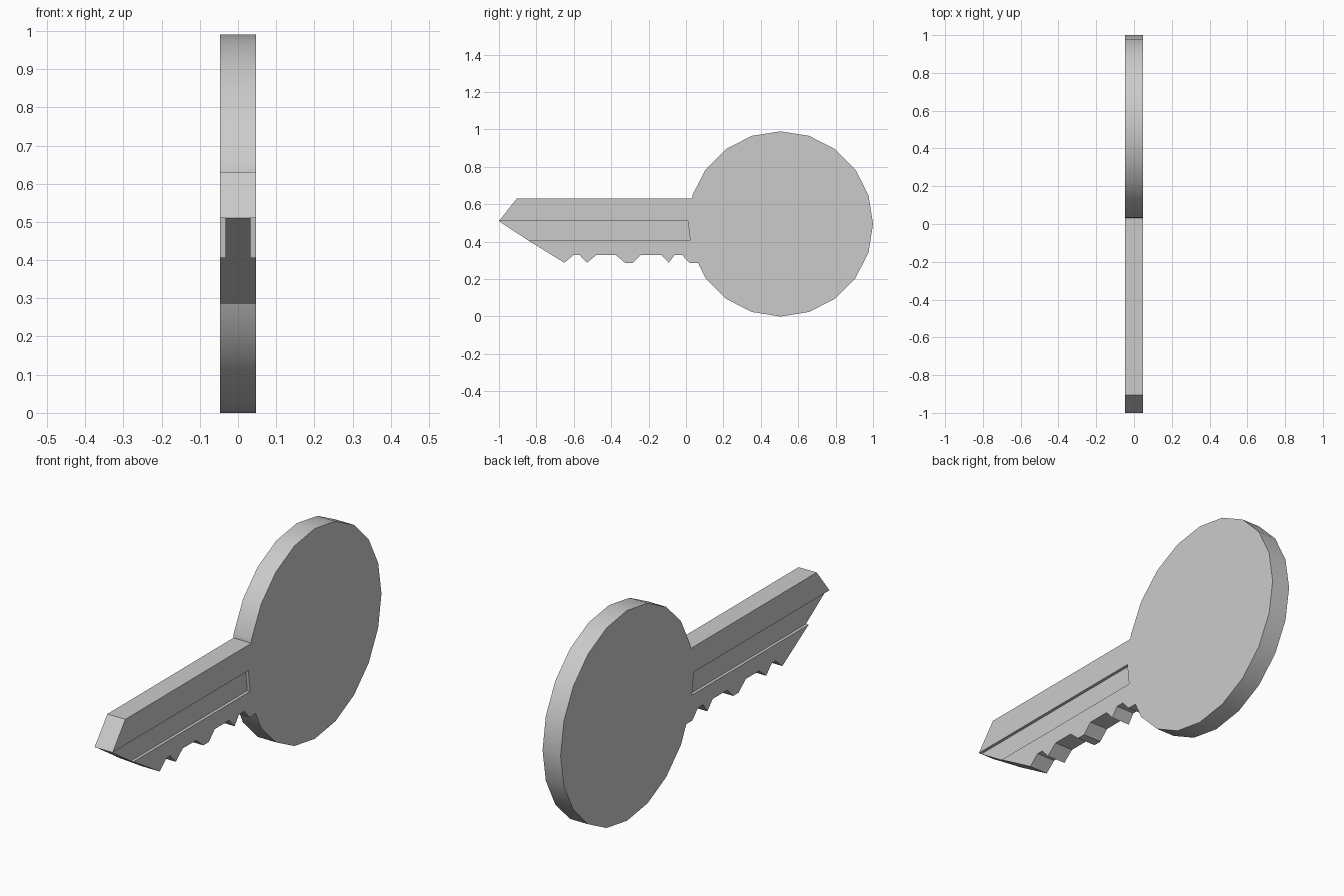
import bpy, bmesh, math

if "Cube" in bpy.data.objects:
    bpy.data.objects.remove(bpy.data.objects["Cube"])

HALF = 0.047      # half thickness of the key
WEB = 0.033       # half thickness inside the grooves


def prism(name, outline, x0, x1):
    """Extrude a (y, z) outline along x from x0 to x1."""
    bm = bmesh.new()
    face = bm.faces.new([bm.verts.new((x0, y, z)) for y, z in outline])
    new = bmesh.ops.extrude_face_region(bm, geom=[face])["geom"]
    moved = [v for v in new if isinstance(v, bmesh.types.BMVert)]
    bmesh.ops.translate(bm, verts=moved, vec=(x1 - x0, 0, 0))
    bmesh.ops.recalc_face_normals(bm, faces=bm.faces)
    mesh = bpy.data.meshes.new(name)
    bm.to_mesh(mesh)
    bm.free()
    obj = bpy.data.objects.new(name, mesh)
    bpy.context.collection.objects.link(obj)
    return obj


# Round head: 20-sided disc, open where the blade joins
R, CY, CZ = 0.495, 0.505, 0.495
head = [(CY + R * math.cos(math.radians(a)), CZ + R * math.sin(math.radians(a)))
        for a in range(-144, 163, 18)]

# Blade: straight back, pointed tip, toothed lower edge
blade = [(0.033, 0.63), (-0.905, 0.63), (-1.0, 0.51), (-0.845, 0.407),
         (-0.65, 0.287), (-0.6, 0.33), (-0.57, 0.33), (-0.53, 0.287),
         (-0.478, 0.33), (-0.377, 0.33), (-0.325, 0.286), (-0.284, 0.286),
         (-0.24, 0.33), (-0.132, 0.33), (-0.092, 0.287), (-0.06, 0.33),
         (-0.022, 0.33), (0.02, 0.286), (0.065, 0.286)]

key = prism("key", head + blade, -HALF, HALF)

# Groove along each side of the blade, open at the tip
groove = [(-1.1, 0.51), (0.01, 0.51), (0.022, 0.407), (-1.1, 0.407)]
bpy.context.view_layer.objects.active = key
key.select_set(True)
for side in (-1, 1):
    cutter = prism("groove_cutter", groove, side * WEB, side * 0.1)
    cutter.hide_render = True
    mod = key.modifiers.new("groove", 'BOOLEAN')
    mod.operation = 'DIFFERENCE'
    mod.solver = 'EXACT'
    mod.object = cutter
    bpy.ops.object.modifier_apply(modifier=mod.name)
    bpy.data.objects.remove(cutter)

# Smooth rim, crisp edges elsewhere
bpy.ops.object.shade_smooth_by_angle(angle=math.radians(30))
